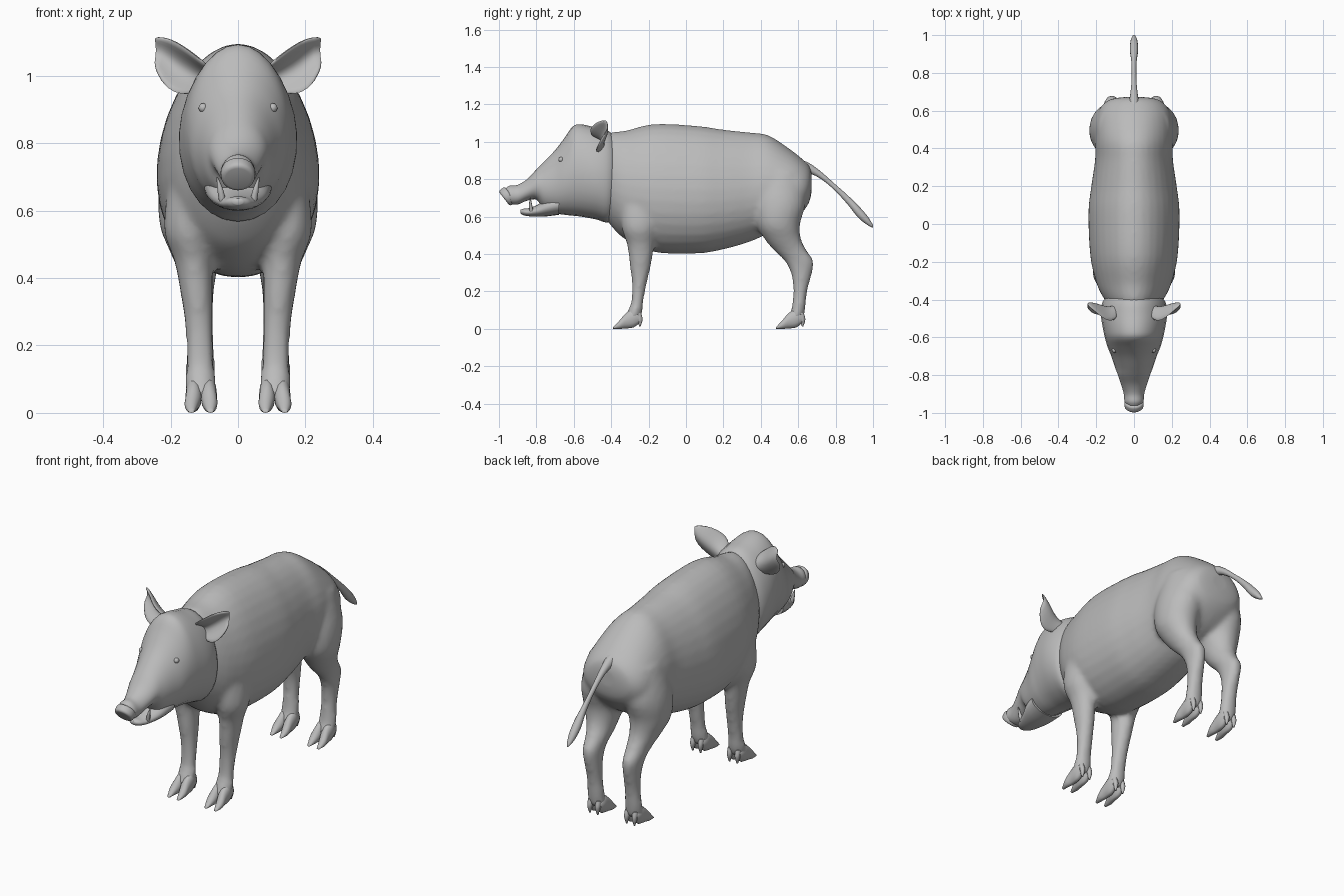
import bpy, bmesh, math
from mathutils import Vector, Matrix

if "Cube" in bpy.data.objects:
    bpy.data.objects.remove(bpy.data.objects["Cube"])

hide = bpy.data.materials.new("grey_hide")
hide.diffuse_color = (0.5, 0.5, 0.5, 1)
hide.use_nodes = True
hide.node_tree.nodes["Principled BSDF"].inputs["Base Color"].default_value = hide.diffuse_color


def smooth_path(rows, steps=4):
    """Catmull-Rom interpolation through rows of numbers."""
    out = []
    for i in range(len(rows) - 1):
        a, b = rows[max(i - 1, 0)], rows[i]
        c, d = rows[i + 1], rows[min(i + 2, len(rows) - 1)]
        for s in range(steps):
            t = s / steps
            out.append([0.5 * (2 * q + (r - p) * t + (2 * p - 5 * q + 4 * r - w) * t * t
                               + (3 * q - p - 3 * r + w) * t ** 3)
                        for p, q, r, w in zip(a, b, c, d)])
    return out + [list(rows[-1])]


def loft(bm, rows, axis, sides=24, egg=0.0, mirror=1):
    """Rows: position on axis, low edge, high edge, centre x, half width."""
    rings = []
    for t, lo, hi, cx, hw in smooth_path(rows):
        mid, half = (lo + hi) / 2, (hi - lo) / 2
        ring = []
        for k in range(sides):
            a = 2 * math.pi * k / sides
            x = mirror * (cx + hw * math.cos(a) * (1 - egg * math.sin(a)))
            h = mid + half * math.sin(a)
            ring.append(bm.verts.new((x, t, h) if axis == 'Y' else (x, h, t)))
        rings.append(ring)
    for r, s in zip(rings, rings[1:]):
        for k in range(sides):
            n = (k + 1) % sides
            bm.faces.new((r[k], r[n], s[n], s[k]))
    bm.faces.new(rings[0])
    bm.faces.new(rings[-1])


def finish(name, bm, angle=60, mods=()):
    bmesh.ops.recalc_face_normals(bm, faces=bm.faces)
    me = bpy.data.meshes.new(name)
    bm.to_mesh(me)
    bm.free()
    ob = bpy.data.objects.new(name, me)
    bpy.context.collection.objects.link(ob)
    me.materials.append(hide)
    bpy.ops.object.select_all(action='DESELECT')
    bpy.context.view_layer.objects.active = ob
    ob.select_set(True)
    for kind, props in mods:
        m = ob.modifiers.new(kind.lower(), kind)
        for key, value in props.items():
            setattr(m, key, value)
        bpy.ops.object.modifier_apply(modifier=m.name)
    bpy.ops.object.shade_smooth_by_angle(angle=math.radians(angle))
    return ob


# Torso and legs, fused into one skin
bm = bmesh.new()
loft(bm, [(-.46, .64, 1.02, 0, .11), (-.40, .55, 1.05, 0, .155), (-.32, .475, 1.06, 0, .195),
          (-.17, .41, 1.095, 0, .23), (.06, .403, 1.085, 0, .24), (.20, .425, 1.065, 0, .225),
          (.34, .465, 1.05, 0, .205), (.44, .51, 1.035, 0, .205), (.55, .56, .965, 0, .20),
          (.62, .62, .91, 0, .175), (.66, .68, .87, 0, .125), (.672, .74, .83, 0, .05)],
     'Y', sides=32, egg=0.12)
for m in (1, -1):
    # front leg
    loft(bm, [(.72, -.35, -.12, .14, .06), (.55, -.345, -.15, .145, .075),
              (.45, -.315, -.17, .132, .057), (.35, -.302, -.185, .122, .048),
              (.25, -.29, -.208, .115, .041), (.15, -.292, -.228, .112, .041),
              (.10, -.31, -.232, .111, .045), (.045, -.335, -.245, .108, .045)],
         'Z', mirror=m)
    # hind leg
    loft(bm, [(.84, .38, .62, .11, .08), (.68, .36, .64, .125, .108), (.56, .375, .61, .135, .098),
              (.48, .42, .615, .128, .075), (.42, .47, .645, .12, .058), (.36, .53, .682, .118, .046),
              (.29, .563, .672, .115, .041), (.20, .574, .648, .112, .041),
              (.10, .562, .637, .111, .045), (.045, .535, .625, .108, .045)],
         'Z', mirror=m)
finish("body_and_legs", bm, 80,
       [('REMESH', dict(mode='VOXEL', voxel_size=0.014)),
        ('SMOOTH', dict(factor=0.5, iterations=5))])

# Cloven hooves and dewclaws
for leg, dy in (("front", 0), ("hind", .87)):
    for side, m in (("left", 1), ("right", -1)):
        bm = bmesh.new()
        for c, splay in ((.086, -.004), (.132, .006)):
            loft(bm, [(-.25 + dy, .03, .08, c, .016), (-.28 + dy, .008, .105, c, .023),
                      (-.32 + dy, .002, .085, c, .024), (-.355 + dy, 0, .045, c + splay, .02),
                      (-.39 + dy, 0, .008, c + splay, .008)], 'Y', sides=12, mirror=m)
            loft(bm, [(.085, -.275 + dy, -.24 + dy, c, .014), (.05, -.262 + dy, -.232 + dy, c, .013),
                      (.012, -.25 + dy, -.243 + dy, c, .004)], 'Z', sides=8, mirror=m)
        finish(f"{leg}_hooves_{side}", bm)

# Head with upper muzzle
bm = bmesh.new()
loft(bm, [(-.36, .64, 1.0, 0, .12), (-.41, .57, 1.055, 0, .165), (-.48, .585, 1.075, 0, .175),
          (-.56, .60, 1.093, 0, .163), (-.605, .605, 1.082, 0, .153), (-.65, .61, 1.02, 0, .14),
          (-.70, .618, .955, 0, .12), (-.76, .64, .893, 0, .10), (-.80, .69, .852, 0, .085),
          (-.85, .685, .80, 0, .068), (-.90, .665, .77, 0, .054), (-.94, .668, .766, 0, .05),
          (-.96, .69, .755, 0, .035)], 'Y', sides=28, egg=0.08)
finish("head", bm)

# Snout disc, tilted forward and down
bm = bmesh.new()
tilt = Matrix.Translation((0, -.955, .708)) @ Matrix.Rotation(math.radians(128), 4, 'X')
bmesh.ops.create_cone(bm, cap_ends=True, segments=24, radius1=.052, radius2=.05,
                      depth=.042, matrix=tilt)
finish("snout_disc", bm, 60, [('BEVEL', dict(width=.012, segments=3))])

# Lower jaw and tusks
bm = bmesh.new()
loft(bm, [(-.68, .61, .72, 0, .10), (-.74, .602, .70, 0, .09), (-.79, .60, .665, 0, .07),
          (-.84, .602, .645, 0, .05), (-.87, .608, .642, 0, .034), (-.885, .618, .636, 0, .015)],
     'Y', sides=20)
finish("lower_jaw", bm)
bm = bmesh.new()
for m in (1, -1):
    loft(bm, [(.62, -.835, -.815, .045, .01), (.66, -.84, -.822, .052, .009),
              (.70, -.834, -.83, .062, .002)], 'Z', sides=8, mirror=m)
finish("tusks", bm)

# Ears: cupped leaf between an upper and a lower edge
upper = [(.09, -.50, 1.03), (.125, -.52, 1.06), (.165, -.50, 1.09), (.205, -.465, 1.113), (.25, -.425, 1.118)]
lower = [(.11, -.46, .95), (.15, -.475, .945), (.19, -.485, .947), (.23, -.47, .98), (.25, -.44, 1.035)]
cup = [.05, .06, .06, .05, .015]
for side, m in (("left", 1), ("right", -1)):
    bm = bmesh.new()
    grid = []
    for u, l, c in zip(upper, lower, cup):
        row = []
        for k in range(7):
            t = k / 6
            p = Vector(u).lerp(Vector(l), t)
            p += Vector((-.3, .9, 0)) * c * math.sin(math.pi * t)
            row.append(bm.verts.new((m * p.x, p.y, p.z)))
        grid.append(row)
    for r, s in zip(grid, grid[1:]):
        for k in range(6):
            bm.faces.new((r[k], r[k + 1], s[k + 1], s[k]))
    finish(f"ear_{side}", bm, 70, [('SOLIDIFY', dict(thickness=.014, offset=0)),
                                   ('SUBSURF', dict(levels=1))])

# Eyes
bm = bmesh.new()
for m in (1, -1):
    bmesh.ops.create_uvsphere(bm, u_segments=12, v_segments=8, radius=.014,
                              matrix=Matrix.Translation((m * .103, -.668, .905)))
finish("eyes", bm)

# Tail with a thicker tuft near the tip
bm = bmesh.new()
loft(bm, [(.60, .83, .91, 0, .035), (.66, .83, .885, 0, .024), (.72, .802, .842, 0, .016),
          (.79, .745, .78, 0, .012), (.86, .67, .718, 0, .014), (.92, .595, .66, 0, .022),
          (.97, .555, .603, 0, .018), (1.0, .54, .555, 0, .006)], 'Y', sides=12)
finish("tail", bm)
